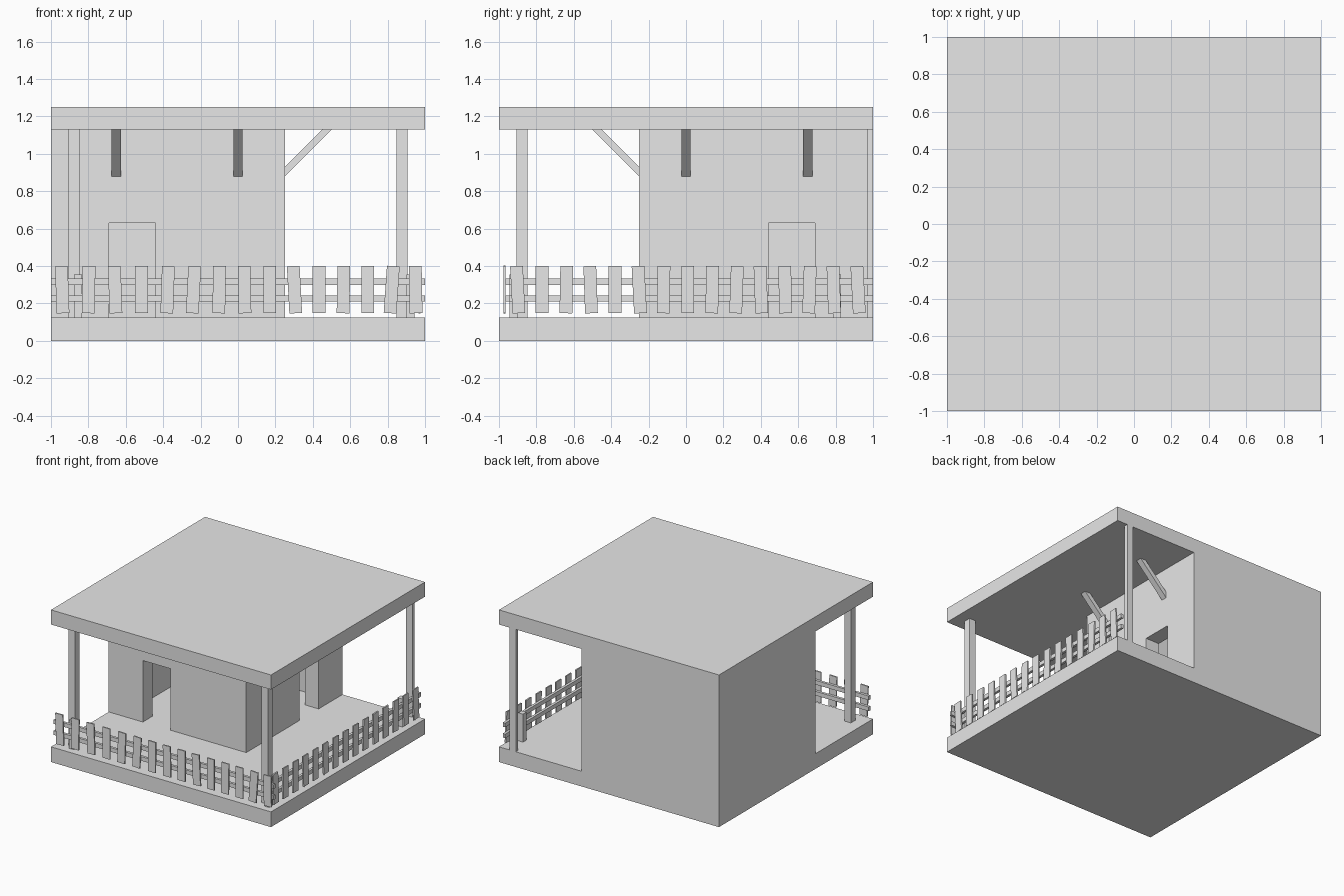
import bpy, bmesh, math
from mathutils import Matrix, Vector

cube = bpy.data.objects.get("Cube")
if cube:
    bpy.data.objects.remove(cube)

grey = bpy.data.materials.new("plain_grey")
grey.use_nodes = True
grey.diffuse_color = (0.8, 0.8, 0.8, 1)
grey.node_tree.nodes["Principled BSDF"].inputs["Base Color"].default_value = (0.8, 0.8, 0.8, 1)

FLOOR, CEILING, TOP = 0.125, 1.13, 1.25
WALL = 0.125          # wall thickness
CORNER = 0.25         # outer room corner, x and -y


def prism(name, outline, along, start, end):
    """Extrude a (u, z) outline; along='y' makes u the x axis, along='x' makes u the y axis."""
    bm = bmesh.new()
    place = (lambda u, z, d: (u, d, z)) if along == "y" else (lambda u, z, d: (d, u, z))
    face = bm.faces.new([bm.verts.new(place(u, z, start)) for u, z in outline])
    grown = bmesh.ops.extrude_face_region(bm, geom=[face])
    shift = Vector(place(0, 0, end - start))
    bmesh.ops.translate(bm, vec=shift, verts=[v for v in grown["geom"] if isinstance(v, bmesh.types.BMVert)])
    bmesh.ops.recalc_face_normals(bm, faces=bm.faces)
    mesh = bpy.data.meshes.new(name)
    bm.to_mesh(mesh)
    bm.free()
    mesh.materials.append(grey)
    obj = bpy.data.objects.new(name, mesh)
    bpy.context.collection.objects.link(obj)
    return obj


def box(name, x, y, z):
    return prism(name, [(x[0], z[0]), (x[1], z[0]), (x[1], z[1]), (x[0], z[1])], "y", *y)


def door_wall(name, left, right, door, along, start, end):
    """Wall with a doorway notch cut up from the floor."""
    a, b = door
    head = 0.63
    prism(name, [(left, FLOOR), (a, FLOOR), (a, head), (b, head), (b, FLOOR),
                 (right, FLOOR), (right, CEILING), (left, CEILING)], along, start, end)


# Floor slab and flat roof
box("floor_slab", (-1, 1), (-1, 1), (0, FLOOR))
box("roof_slab", (-1, 1), (-1, 1), (CEILING, TOP))

# Hollow room in the back corner
door_wall("front_wall", -1, CORNER, (-0.69, -0.44), "y", -CORNER, -CORNER + WALL)
door_wall("left_wall", -CORNER + WALL, 1, (0.44, 0.69), "x", CORNER - WALL, CORNER)
box("back_wall", (-1, CORNER - WALL), (1 - WALL, 1), (FLOOR, CEILING))
box("right_wall", (-1, -1 + WALL), (-CORNER + WALL, 1 - WALL), (FLOOR, CEILING))

# Porch posts
near, far = 0.847, 0.905
box("corner_post", (near, far), (-far, -near), (FLOOR, CEILING))
box("front_post", (-far, -near), (-far, -near), (FLOOR, CEILING))
box("back_post", (near, far), (0.97, 1), (FLOOR, CEILING))

# Diagonal roof braces
brace = [(0, 0.88), (0, 0.93), (0.2, CEILING), (0.25, CEILING)]
for c in (-0.65, 0):
    prism("front_brace", [(-CORNER - u, z) for u, z in brace], "x", c - 0.025, c + 0.025)
    prism("side_brace", [(CORNER + u, z) for u, z in brace], "y", -c - 0.025, -c + 0.025)

# Fence posts
for x, y in ((-0.855, -0.922), (0.922, -0.922), (0.922, 0.808)):
    box("fence_post", (x - 0.022, x + 0.022), (y - 0.022, y + 0.022), (FLOOR, 0.355))

# Fence rails
for z in (0.21, 0.3):
    box("front_rail", (-1, 1), (-0.965, -0.944), (z, z + 0.034))
    box("side_rail", (0.944, 0.965), (-0.944, 1), (z, z + 0.034))


def board(name, along, u, lean):
    """Slightly crooked fence board, leaning in the plane of the fence."""
    turn = math.radians(lean)
    half_w, half_h, mid = 0.034, 0.126, 0.274
    outline = []
    for sx, sz in ((-1, -1), (1, -1), (1, 1), (-1, 1)):
        p = Matrix.Rotation(-turn, 2) @ Vector((sx * half_w, sz * half_h))
        outline.append((u + p.x, mid + p.y))
    side = -1 if along == "y" else 1
    prism(name, outline, along, side * 0.965, side * 0.976)


# Fence boards: evenly spaced, each with its own lean in degrees
front_leans = (-2, 1, -2, 0, 2, 3, 1, -1, 0, -3, 0, 1, 0, 4, -1)
side_leans = (-3, 0, 1, -2, 0, -3, 1, 0, 1, 2, -2, -1, 2, -2, -3)
for i, (a, b) in enumerate(zip(front_leans, side_leans)):
    board("front_board", "y", -0.94 + i * 0.135 + 0.03 * math.sin(math.pi * i / 14), a)
    board("side_board", "x", -0.9 + i * 0.13, b)
